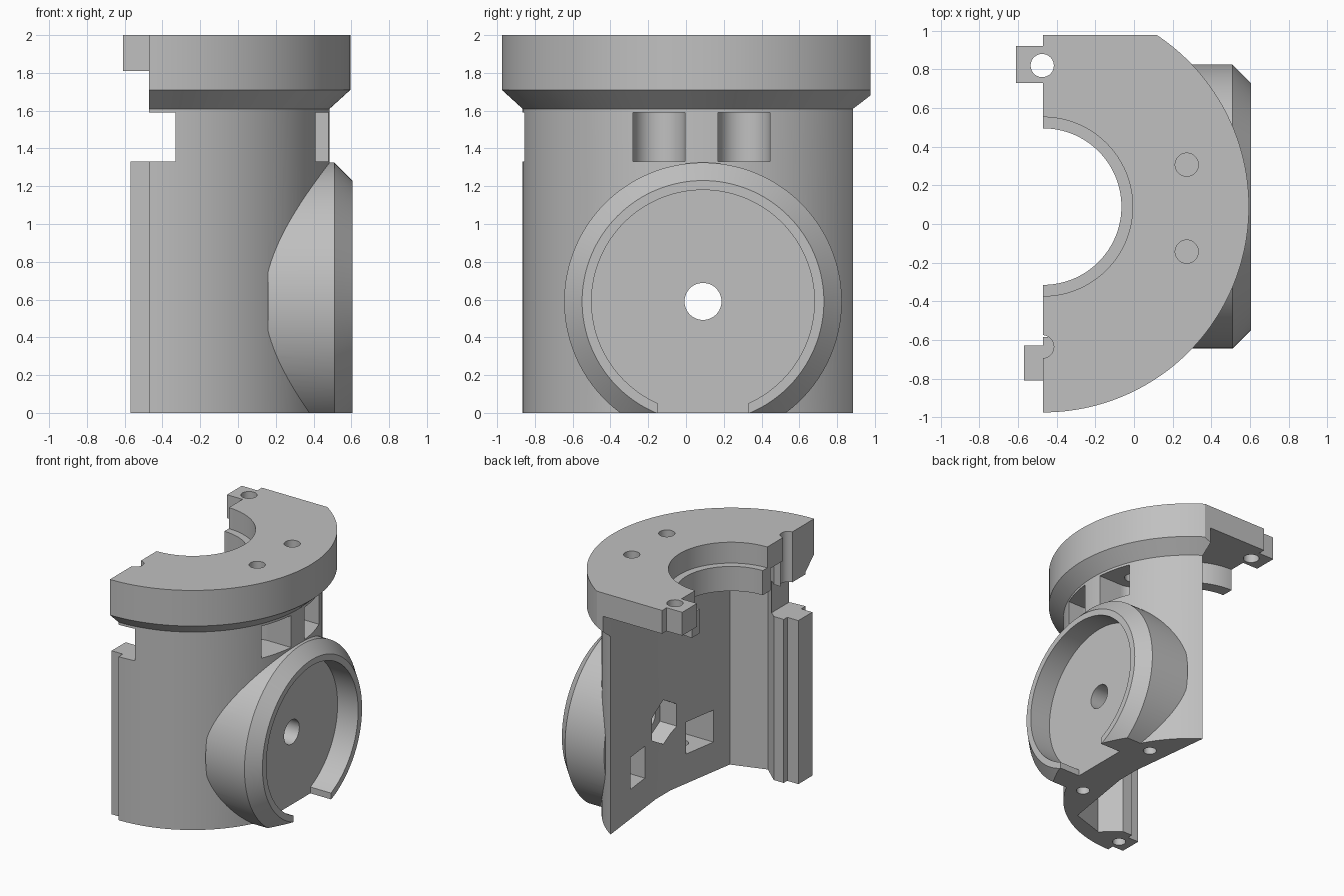
import bpy, bmesh, math
from mathutils import Matrix

default = bpy.data.objects.get("Cube")
if default:
    bpy.data.objects.remove(default, do_unlink=True)

# Main axis of the half shell, and height of the side port
CX, CY = -0.47, 0.09
PORT_Z = 0.59

grey = bpy.data.materials.new("plain grey")
grey.use_nodes = True
color = (0.53, 0.53, 0.53, 1)
grey.diffuse_color = color
grey.node_tree.nodes["Principled BSDF"].inputs["Base Color"].default_value = color


def make(name, bm):
    bmesh.ops.recalc_face_normals(bm, faces=bm.faces)
    mesh = bpy.data.meshes.new(name)
    bm.to_mesh(mesh)
    bm.free()
    mesh.materials.append(grey)
    ob = bpy.data.objects.new(name, mesh)
    bpy.context.collection.objects.link(ob)
    return ob


def prism(name, outline, z0, z1):
    bm = bmesh.new()
    face = bm.faces.new([bm.verts.new((x, y, z0)) for x, y in outline])
    ext = bmesh.ops.extrude_face_region(bm, geom=[face])
    verts = [g for g in ext["geom"] if isinstance(g, bmesh.types.BMVert)]
    bmesh.ops.translate(bm, verts=verts, vec=(0, 0, z1 - z0))
    return make(name, bm)


def box(name, x0, x1, y0, y1, z0, z1):
    return prism(name, [(x0, y0), (x1, y0), (x1, y1), (x0, y1)], z0, z1)


def stack(name, profile, x, y, z=0, along_x=False, sides=128):
    """Round solid from (radius, height) rings, standing up or lying along x."""
    bm = bmesh.new()
    rings = []
    for r, h in profile:
        angles = [2 * math.pi * i / sides for i in range(sides)]
        rings.append([bm.verts.new((r * math.cos(a), r * math.sin(a), h)) for a in angles])
    for low, high in zip(rings, rings[1:]):
        for i in range(sides):
            j = (i + 1) % sides
            bm.faces.new((low[i], low[j], high[j], high[i]))
    bm.faces.new(rings[0])
    bm.faces.new(rings[-1])
    if along_x:
        bm.transform(Matrix.Rotation(math.pi / 2, 4, "Y"))
    bm.transform(Matrix.Translation((x, y, z)))
    return make(name, bm)


def combine(target, tool, operation):
    mod = target.modifiers.new("combine", "BOOLEAN")
    mod.operation = operation
    mod.solver = "EXACT"
    mod.object = tool
    bpy.ops.object.select_all(action="DESELECT")
    bpy.context.view_layer.objects.active = target
    target.select_set(True)
    bpy.ops.object.modifier_apply(modifier=mod.name)
    bpy.data.objects.remove(tool, do_unlink=True)


def add(tool):
    combine(shell, tool, "UNION")


def cut(tool):
    combine(shell, tool, "DIFFERENCE")


# Round body with chamfered flange
shell = stack("half_shell_housing",
              [(0.955, 0), (0.955, 1.61), (1.065, 1.71), (1.065, 2)], CX, CY, sides=192)

# Side port boss with chamfered rim
add(stack("port_boss", [(0.735, 0.16), (0.735, 0.51), (0.64, 0.605)],
          0, CY, PORT_Z, along_x=True))

# Inner cavity with a shallow three-sided back wall and a front arm
cut(prism("cavity", [(-2, -0.575), (-0.38, -0.585), (-0.24, -0.71), (0.04, -0.62),
                     (0.14, 0), (0.14, 0.19), (0.06, 0.884), (0.06, 2), (-2, 2)],
          -0.5, 1.81))

# Collar hanging under the flange, and the stepped bore
add(stack("collar", [(0.505, 1.63), (0.505, 1.9)], CX, CY))
cut(stack("bore", [(0.405, 1.5), (0.405, 2.1)], CX, CY))
cut(stack("counterbore", [(0.463, 1.83), (0.463, 2.1)], CX, CY))

# Split plane, rear flat, base plane and arm step
cut(box("split", -3, CX, -2, 2, -1, 3))
cut(box("rear_flat", -2, 2, 0.978, 2, -1, 3))
cut(box("base_trim", -2, 2, -2, 2, -1, 0))
cut(box("arm_step", -1, -0.33, -2, 0, 1.33, 1.59))

# Locating tabs
add(box("upper_tab", -0.61, -0.44, 0.73, 0.92, 1.81, 2))
add(box("lower_tab", -0.57, -0.45, -0.81, -0.63, 0, 1.33))

# Port recess, open at the base, with through hole and hexagonal pocket
cut(stack("recess", [(0.59, 0.42), (0.59, 0.8)], 0, CY, PORT_Z, along_x=True))
cut(box("recess_opening", 0.42, 0.8, CY - 0.24, CY + 0.24, -0.2, 0.06))
cut(stack("port_hole", [(0.098, -0.2), (0.098, 0.8)], 0, CY, PORT_Z, along_x=True, sides=48))
cut(stack("hex_pocket", [(0.18, -0.1), (0.18, 0.28)], 0, CY, PORT_Z, along_x=True, sides=6))

# Rounded windows under the flange with bolt holes above
for y in (-0.143, 0.307):
    cut(box("window", 0.27, 0.8, y - 0.138, y + 0.138, 1.33, 1.59))
    cut(stack("window_back", [(0.1379, 1.33), (0.1379, 1.59)], 0.27, y, sides=64))
    cut(stack("bolt_hole", [(0.06, 1.5), (0.06, 2.1)], 0.273, y, sides=48))

# Nut pockets in the back wall with bolt holes from the base
for y, half, hole_y in ((-0.305, 0.145, -0.305), (0.465, 0.11, 0.485)):
    cut(box("nut_pocket", -0.1, 0.33, y - half, y + half, 0.24, 0.5))
    cut(stack("base_hole", [(0.05, -0.1), (0.05, 0.3)], 0.25, hole_y, sides=48))

# Holes at the split plane
cut(stack("tab_hole", [(0.06, 1.7), (0.06, 2.1)], -0.475, 0.82, sides=48))
cut(stack("flange_notch", [(0.06, 1.5), (0.06, 2.1)], -0.475, -0.635, sides=48))
cut(stack("arm_hole", [(0.05, -0.1), (0.05, 0.25)], -0.46, -0.725, sides=48))

# Smooth curved faces, crisp edges
bpy.ops.object.select_all(action="DESELECT")
bpy.context.view_layer.objects.active = shell
shell.select_set(True)
bpy.ops.object.shade_smooth_by_angle(angle=math.radians(25))
